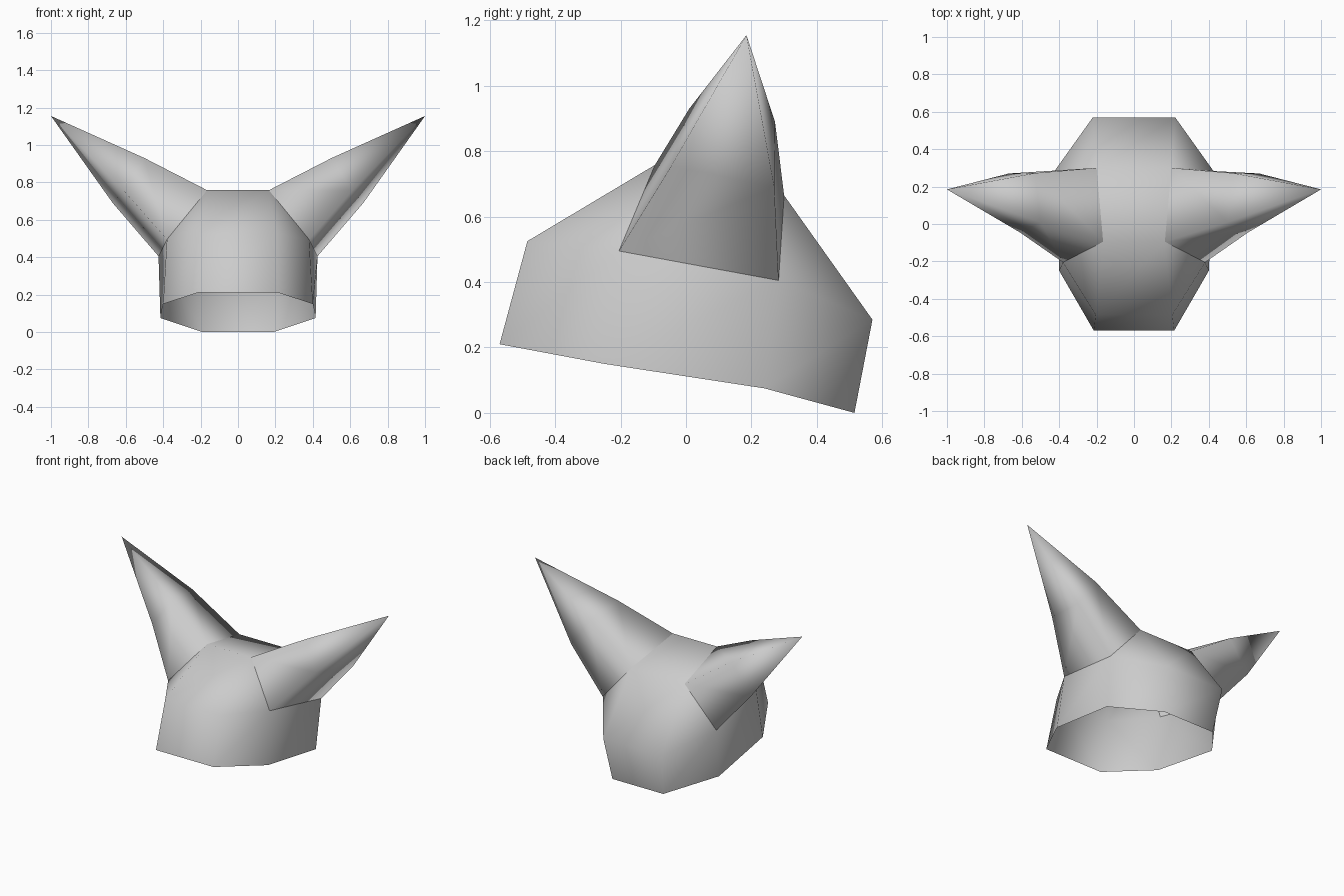
import bpy

old = bpy.data.objects.get("Cube")
if old:
    bpy.data.objects.remove(old, do_unlink=True)

grey = bpy.data.materials.new("plain_grey")
grey.use_nodes = True
colour = (0.6, 0.6, 0.6, 1)
grey.diffuse_color = colour
grey.node_tree.nodes["Principled BSDF"].inputs["Base Color"].default_value = colour


def build(name, verts, faces):
    mesh = bpy.data.meshes.new(name)
    mesh.from_pydata(verts, [], faces)
    mesh.materials.append(grey)
    mesh.shade_smooth()
    obj = bpy.data.objects.new(name, mesh)
    bpy.context.collection.objects.link(obj)
    return obj


def flip(points):
    return [(-x, y, z) for x, y, z in points]


# Left half outlines, running from the front to the back
rim = [(0.215, -0.57, 0.21), (0.40, -0.25, 0.15), (0.415, 0.24, 0.075), (0.19, 0.515, 0)]
brow = [(0.205, -0.485, 0.525), (0.38, -0.205, 0.495), (0.425, 0.283, 0.405), (0.22, 0.57, 0.285)]
crown = [(0.165, -0.095, 0.758), (0.20, 0.30, 0.665)]

# Bowl: open shell with a socket on each side where a horn grows out
n = len(rim)
ring_size = 2 * n
verts = rim + flip(rim)[::-1] + brow + flip(brow)[::-1] + crown + flip(crown)[::-1]
faces = []
for i in range(ring_size):
    j = (i + 1) % ring_size
    faces.append((i, j, ring_size + j, ring_size + i))
lf, ls, lsb, lb, rb, rsb, rs, rf = range(ring_size, 2 * ring_size)
cf, cb, db, df = range(2 * ring_size, 2 * ring_size + 4)
faces += [
    (lf, ls, cf), (lsb, lb, cb), (rb, rsb, db), (rs, rf, df),  # corners
    (rf, lf, cf, df), (lb, rb, db, cb), (df, cf, cb, db),      # front, back, top
]
build("helmet_bowl", verts, faces)

# Horns: four-sided tapering spikes that start at the sockets
base = [crown[0], brow[1], brow[2], crown[1]]
middle = [(0.50, 0.01, 0.93), (0.61, -0.045, 0.755), (0.67, 0.27, 0.69), (0.53, 0.272, 0.89)]
tip = (1.0, 0.185, 1.155)
horn_faces = []
for i in range(4):
    j = (i + 1) % 4
    horn_faces += [(i, j, 4 + j, 4 + i), (4 + i, 4 + j, 8)]
horn = base + middle + [tip]
build("left_horn", horn, horn_faces)
build("right_horn", flip(horn), [f[::-1] for f in horn_faces])
